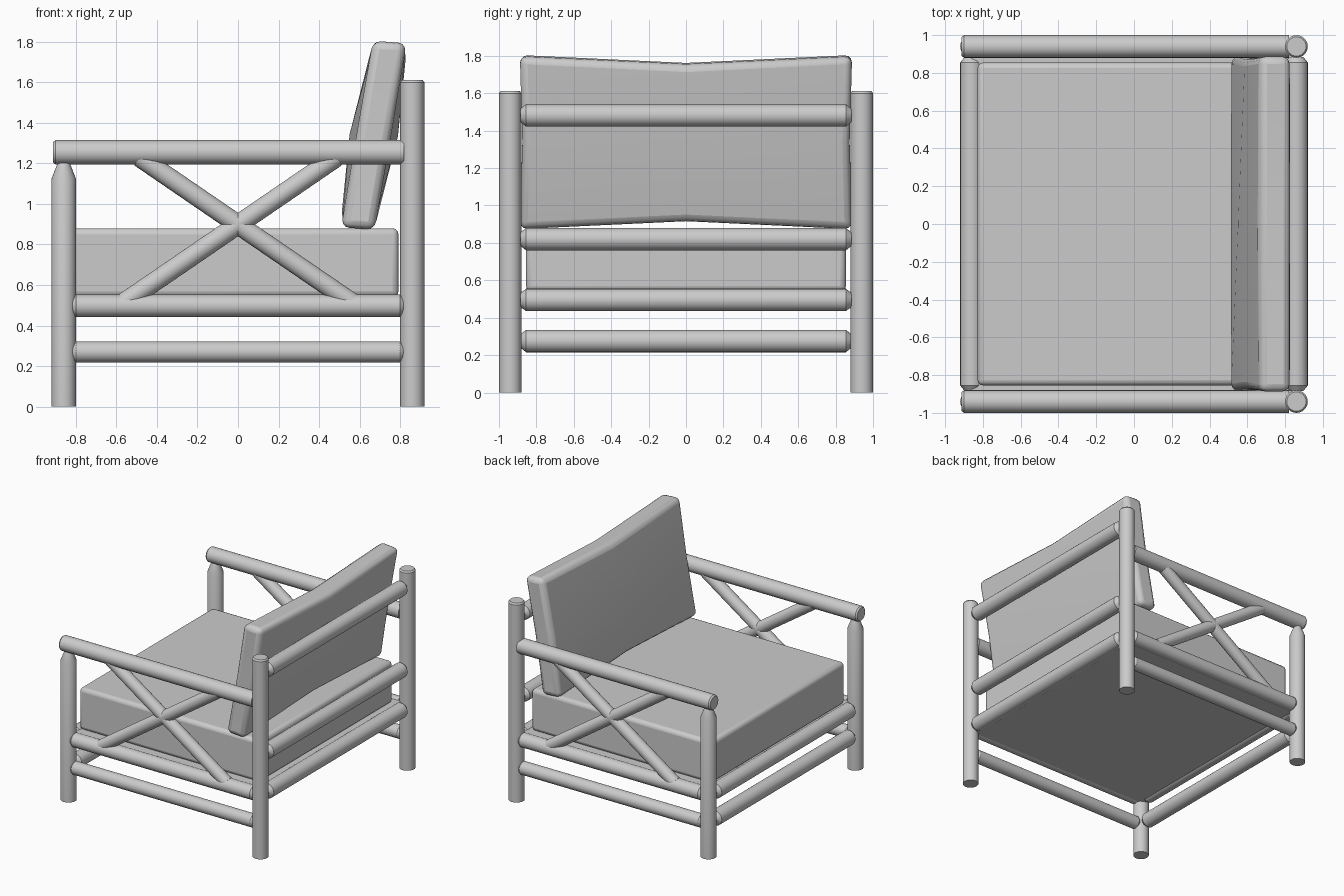
import bpy, bmesh
from math import cos, sin, tau
from mathutils import Vector

if "Cube" in bpy.data.objects:
    bpy.data.objects.remove(bpy.data.objects["Cube"])


def finish(bm, name, angle=0.6):
    bmesh.ops.recalc_face_normals(bm, faces=bm.faces)
    me = bpy.data.meshes.new(name)
    bm.to_mesh(me)
    bm.free()
    ob = bpy.data.objects.new(name, me)
    bpy.context.collection.objects.link(ob)
    bpy.ops.object.select_all(action='DESELECT')
    ob.select_set(True)
    bpy.context.view_layer.objects.active = ob
    bpy.ops.object.shade_smooth_by_angle(angle=angle)
    return ob


def rod(name, a, b, r, end_a=(0, 1), end_b=(0, 1), n=24):
    """Round pole from a to b; each end is (taper length, end radius factor)."""
    a, b = Vector(a), Vector(b)
    d = b - a
    length = d.length
    rot = d.to_track_quat('Z', 'Y').to_matrix()
    prof = [(0, r * end_a[1])]
    if end_a[0]:
        prof.append((end_a[0], r))
    if end_b[0]:
        prof.append((length - end_b[0], r))
    prof.append((length, r * end_b[1]))
    bm = bmesh.new()
    rings = [[bm.verts.new(a + rot @ Vector((q * cos(tau * i / n), q * sin(tau * i / n), h)))
              for i in range(n)] for h, q in prof]
    for lo, hi in zip(rings, rings[1:]):
        for i in range(n):
            j = (i + 1) % n
            bm.faces.new((lo[i], lo[j], hi[j], hi[i]))
    bm.faces.new(rings[0][::-1])
    bm.faces.new(rings[-1])
    return finish(bm, name)


def box(name, lo, hi):
    lo, hi = Vector(lo), Vector(hi)
    bm = bmesh.new()
    bmesh.ops.create_cube(bm, size=1)
    for v in bm.verts:
        v.co = (lo + hi) / 2 + v.co * (hi - lo)
    return finish(bm, name)


def bevel(ob, width, segments):
    m = ob.modifiers.new("soft_edges", 'BEVEL')
    m.width = width
    m.segments = segments
    m.limit_method = 'ANGLE'
    m.angle_limit = 0.7


TIP = (0.03, 0.6)
SOFT = (0.012, 0.85)
X, Y = 0.86, 0.94

# Legs, arms, side rails and crossed braces on both sides
for side, s in (("right", -1), ("left", 1)):
    y = s * Y
    rod(f"front_leg_{side}", (-X, y, 0), (-X, y, 1.21), 0.06, end_b=(0.085, 0.45))
    rod(f"back_post_{side}", (X, y, 0), (X, y, 1.612), 0.06, end_b=SOFT)
    rod(f"arm_{side}", (-0.912, y, 1.255), (0.82, y, 1.255), 0.06, end_a=SOFT)
    rod(f"side_rail_{side}", (-0.83, y, 0.497), (0.83, y, 0.497), 0.056, TIP, TIP)
    rod(f"low_side_rail_{side}", (-0.83, y, 0.27), (0.83, y, 0.27), 0.052, TIP, TIP)
    for t in (-1, 1):
        rod(f"brace_{side}", (t * 0.485, y, 1.23), (-t * 0.56, y, 0.515), 0.048)

# Cross rails between the legs
for name, x, z in (("front_rail", -X, 0.495), ("low_front_rail", -X, 0.275),
                   ("back_rail_low", X, 0.495), ("back_rail_mid", X, 0.82),
                   ("back_rail_top", X, 1.482)):
    rod(name, (x, -0.885, z), (x, 0.885, z), 0.06, TIP, TIP)

# Seat deck filling the frame under the cushion
box("seat_deck", (-0.86, -0.93, 0.448), (0.86, 0.93, 0.54))

# Seat cushion
bevel(box("seat_cushion", (-0.828, -0.855, 0.54), (0.792, 0.855, 0.88)), 0.03, 3)

# Back cushion: leaning box with puffed faces and pinched edge middles
bm = bmesh.new()
bmesh.ops.create_cube(bm, size=2)
bmesh.ops.subdivide_edges(bm, edges=bm.edges[:], cuts=1, use_grid_fill=True)
for v in bm.verts:
    x, y, z = v.co
    mid_y, mid_z = abs(y) < 0.1, abs(z) < 0.1
    puff = 0.036 if mid_y and mid_z else 0.0
    hy = 0.875 if mid_z else 0.888
    hz = 0.42 if mid_y else 0.462
    v.co = Vector((0.67 + 0.078 * z + x * (0.083 + puff), y * hy,
                   1.339 + z * hz - 0.006 * x))
bevel(finish(bm, "back_cushion", 0.5), 0.04, 3)
